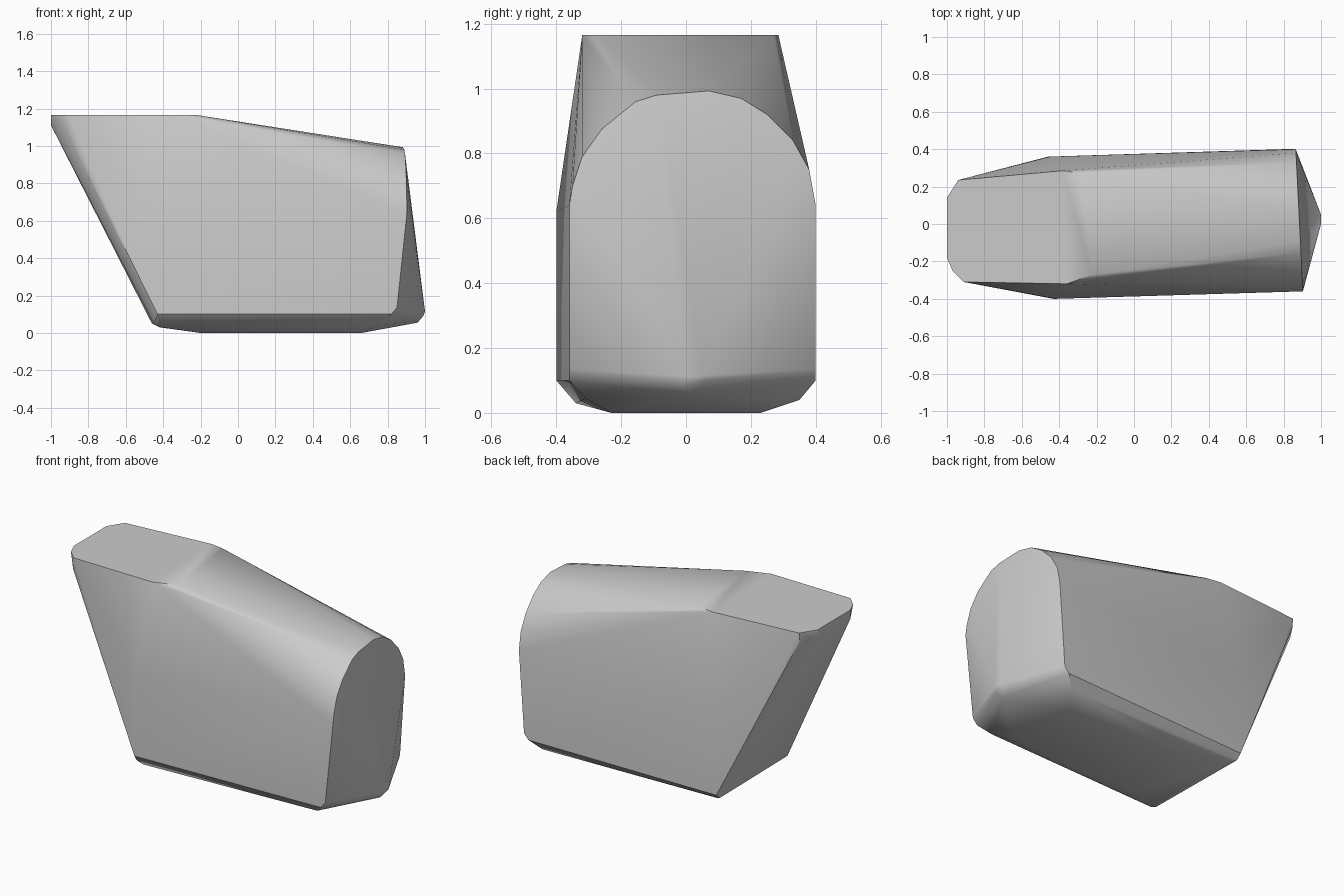
import bpy
import bmesh
import math

cube = bpy.data.objects.get("Cube")
if cube:
    bpy.data.objects.remove(cube, do_unlink=True)

grey = bpy.data.materials.new("light grey")
grey.use_nodes = True
colour = (0.6, 0.6, 0.6, 1)
grey.diffuse_color = colour
grey.node_tree.nodes["Principled BSDF"].inputs["Base Color"].default_value = colour

TOP = 1.165

# Flat top outline, with its chamfered overhanging tip
top = [(x, y, TOP) for x, y in [
    (-1, 0.14), (-1, -0.18), (-0.97, -0.25), (-0.91, -0.31), (-0.36, -0.32),
    (-0.22, -0.27), (-0.29, 0.27), (-0.38, 0.285), (-0.94, 0.235)]]
tip = [(-1, 0.14, 1.11), (-1, -0.18, 1.11), (-0.92, -0.3, 1.09), (-0.94, 0.23, 1.11)]

# Rounded arch at the +x end, leaning slightly because the body is turned
arch = [(0.885 - 0.02 * y / 0.4, y, z) for y, z in [
    (-0.36, 0.64), (-0.35, 0.7), (-0.32, 0.79), (-0.26, 0.875), (-0.155, 0.96),
    (-0.09, 0.98), (0.07, 0.993), (0.17, 0.97), (0.25, 0.92), (0.33, 0.84),
    (0.38, 0.75), (0.4, 0.64)]]

# Side walls, lower bevel and floor
sides = [(-0.42, -0.4, 0.62), (-0.43, -0.4, 0.1), (0.85, -0.36, 0.135), (0.82, -0.36, 0.1),
         (-0.45, 0.36, 0.62), (-0.46, 0.36, 0.08), (0.83, 0.4, 0.135), (0.8, 0.4, 0.1)]
bevel = [(-0.41, -0.34, 0.03), (-0.45, -0.35, 0.05), (0.76, -0.31, 0.045),
         (-0.42, 0.3, 0.03), (-0.46, 0.33, 0.05), (0.74, 0.35, 0.04)]
floor = [(x, y, 0) for x in (-0.2, 0.66) for y in (-0.23, 0.23)]

# Blunt pointed nose
nose = [(1, 0, 0.113), (1, 0.05, 0.115), (0.99, -0.01, 0.09),
        (0.99, 0.06, 0.1), (0.96, 0.02, 0.055)]

# Wrap all sections in one convex shell
bm = bmesh.new()
for point in top + tip + arch + sides + bevel + floor + nose:
    bm.verts.new(point)
hull = bmesh.ops.convex_hull(bm, input=bm.verts[:])
unused = {v for v in hull["geom_interior"] + hull["geom_unused"] if isinstance(v, bmesh.types.BMVert)}
bmesh.ops.delete(bm, geom=list(unused), context="VERTS")
bmesh.ops.dissolve_limit(bm, angle_limit=math.radians(1), verts=bm.verts[:], edges=bm.edges[:])
bmesh.ops.recalc_face_normals(bm, faces=bm.faces[:])

mesh = bpy.data.meshes.new("shell")
bm.to_mesh(mesh)
bm.free()
mesh.materials.append(grey)
shell = bpy.data.objects.new("shell", mesh)
bpy.context.collection.objects.link(shell)

# Smooth shading with the strong edges kept sharp
bpy.ops.object.select_all(action="DESELECT")
shell.select_set(True)
bpy.context.view_layer.objects.active = shell
bpy.ops.object.shade_smooth_by_angle(angle=math.radians(30))
